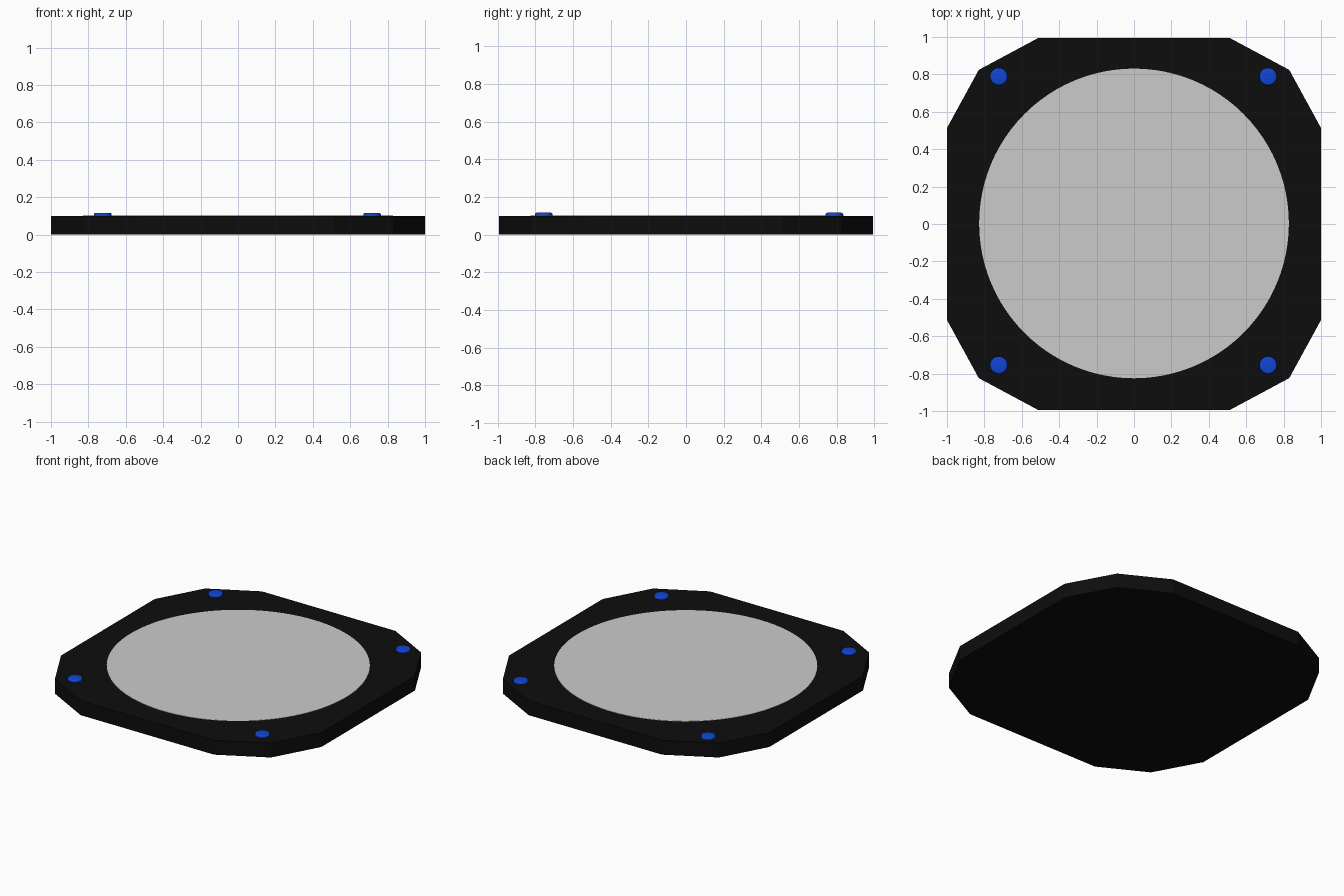
import bpy, bmesh, math

if "Cube" in bpy.data.objects:
    bpy.data.objects.remove(bpy.data.objects["Cube"])


def material(name, color):
    m = bpy.data.materials.new(name)
    m.diffuse_color = (*color, 1)
    m.use_nodes = True
    m.node_tree.nodes["Principled BSDF"].inputs["Base Color"].default_value = m.diffuse_color
    return m


def make_object(name, bm, mat=None):
    bmesh.ops.recalc_face_normals(bm, faces=bm.faces)
    mesh = bpy.data.meshes.new(name)
    bm.to_mesh(mesh)
    bm.free()
    obj = bpy.data.objects.new(name, mesh)
    bpy.context.collection.objects.link(obj)
    if mat:
        mesh.materials.append(mat)
    return obj


def smooth(obj, degrees):
    bpy.ops.object.select_all(action='DESELECT')
    obj.select_set(True)
    bpy.context.view_layer.objects.active = obj
    bpy.ops.object.shade_smooth_by_angle(angle=math.radians(degrees))


black = material("black", (0.004, 0.004, 0.004))
blue = material("blue", (0.005, 0.06, 0.65))
TOP = 0.1

# Twelve-sided base plate: three outline points per corner, turned around
corner = [(1.0, 0.513), (0.83, 0.824), (0.513, 0.994)]
outline = (corner
           + [(-x, y) for x, y in reversed(corner)]
           + [(-x, -y) for x, y in corner]
           + [(x, -y) for x, y in reversed(corner)])
bm = bmesh.new()
face = bm.faces.new([bm.verts.new((x, y, 0)) for x, y in outline])
up = bmesh.ops.extrude_face_region(bm, geom=[face], use_keep_orig=True)
bmesh.ops.translate(bm, vec=(0, 0, TOP),
                    verts=[v for v in up["geom"] if isinstance(v, bmesh.types.BMVert)])
make_object("base_plate", bm, black)

# Thin round inlay, almost flush with the plate
bm = bmesh.new()
bmesh.ops.create_cone(bm, cap_ends=True, segments=96, radius1=0.828, radius2=0.828, depth=0.004)
inlay = make_object("round_inlay", bm)
inlay.location = (0, 0.003, TOP)
smooth(inlay, 30)

# Low round studs with softened rims, one near each corner
for name, x, y in [("back_left", -0.723, 0.788), ("back_right", 0.717, 0.788),
                   ("front_left", -0.723, -0.755), ("front_right", 0.717, -0.755)]:
    bm = bmesh.new()
    bmesh.ops.create_cone(bm, cap_ends=True, segments=32, radius1=0.047, radius2=0.047, depth=0.034)
    rims = [e for e in bm.edges if abs(e.verts[0].co.z - e.verts[1].co.z) < 1e-5]
    bmesh.ops.bevel(bm, geom=rims, offset=0.01, segments=3, profile=0.5, affect='EDGES')
    stud = make_object("stud_" + name, bm, blue)
    stud.location = (x, y, TOP)
    smooth(stud, 35)
